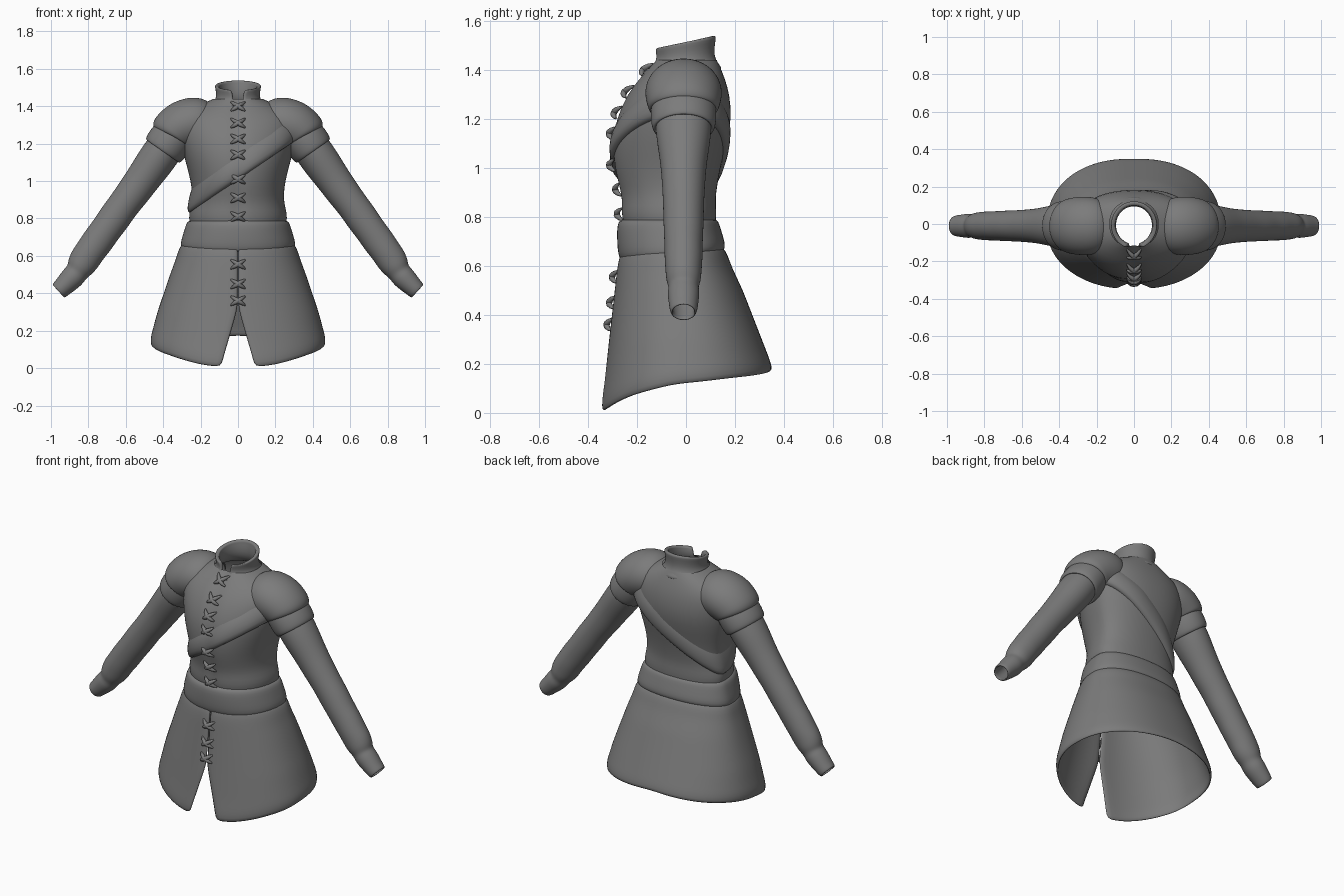
import bpy, bmesh, math
from mathutils import Vector

old = bpy.data.objects.get("Cube")
if old:
    bpy.data.objects.remove(old, do_unlink=True)

cloth = bpy.data.materials.new("grey_cloth")
cloth.use_nodes = True
GREY = (0.2, 0.2, 0.2, 1)
cloth.diffuse_color = GREY
cloth.node_tree.nodes["Principled BSDF"].inputs["Base Color"].default_value = GREY


def lerp_rows(rows, t):
    """Interpolate rows whose first entry is the key."""
    if t <= rows[0][0]:
        return rows[0][1:]
    for a, b in zip(rows, rows[1:]):
        if t <= b[0]:
            f = (t - a[0]) / (b[0] - a[0])
            return [p + (q - p) * f for p, q in zip(a[1:], b[1:])]
    return rows[-1][1:]


def oval(angle, half, front, back, power=2.2):
    """Point on a body section; angle zero is the front centre."""
    s, c = math.sin(angle), -math.cos(angle)
    x = half * math.copysign(abs(s) ** (2 / power), s)
    y = abs(c) ** (2 / power) * (back if c > 0 else front)
    return x, y


def loft(name, rings, closed=True, thick=0.0, levels=1, mirror=False):
    bm = bmesh.new()
    grid = [[bm.verts.new(p) for p in ring] for ring in rings]
    n = len(rings[0])
    for low, high in zip(grid, grid[1:]):
        for j in range(n if closed else n - 1):
            k = (j + 1) % n
            bm.faces.new((low[j], low[k], high[k], high[j]))
    mesh = bpy.data.meshes.new(name)
    bm.to_mesh(mesh)
    bm.free()
    obj = bpy.data.objects.new(name, mesh)
    bpy.context.collection.objects.link(obj)
    mesh.materials.append(cloth)
    mesh.shade_smooth()
    if mirror:
        obj.modifiers.new("Mirror", 'MIRROR').use_mirror_merge = False
    if thick:
        shell = obj.modifiers.new("Thickness", 'SOLIDIFY')
        shell.thickness = thick
        shell.offset = -1
    if levels:
        sub = obj.modifiers.new("Smooth", 'SUBSURF')
        sub.levels = sub.render_levels = levels
    return obj


SEG = 48
ANGLES = [math.tau * i / SEG for i in range(SEG)]

# Torso: height, half width, front, back
TORSO = [(.74, .25, -.25, .115), (.78, .26, -.262, .122), (.82, .264, -.268, .124),
         (.87, .25, -.265, .12), (.92, .244, -.275, .126), (1.0, .252, -.297, .14),
         (1.1, .28, -.304, .166), (1.2, .305, -.29, .187), (1.3, .315, -.243, .178),
         (1.36, .29, -.197, .16), (1.41, .2, -.15, .14), (1.44, .13, -.125, .125)]


def torso_point(a, z, grow=0.0):
    half, front, back = lerp_rows(TORSO, z)
    x, y = oval(a, half + grow, front - grow, back + grow)
    # shallow crease down the front opening
    if y < 0:
        y += 0.012 * math.exp(-(x / 0.025) ** 2)
    return Vector((x, y, z))


loft("torso", [[torso_point(a, r[0]) for a in ANGLES] for r in TORSO])

# Sash: slanted band from left shoulder to right waist, following the torso
sash_rings = []
for offset, grow in ((-.065, -.012), (-.06, .012), (-.03, .02), (.03, .012), (.07, -.006)):
    ring = []
    for a in ANGLES:
        z = 1.07
        for _ in range(12):
            z = 0.5 * z + 0.5 * (1.07 + offset + 0.68 * torso_point(a, z).x)
        ring.append(torso_point(a, z, grow))
    sash_rings.append(ring)
loft("sash", sash_rings)

# Belt: height, half width, front, back
BELT = [(.62, .295, -.262, .15), (.635, .308, -.274, .16), (.67, .304, -.28, .158),
        (.72, .29, -.282, .146), (.765, .279, -.281, .136), (.785, .268, -.272, .128),
        (.79, .25, -.255, .115)]
rings = []
for z, half, front, back in BELT:
    ring = []
    for a in ANGLES:
        x, y = oval(a, half, front, back)
        sag = 0.02 * (1 - math.cos(a)) * (.79 - z) / .17
        ring.append((x, y, z + sag))
    rings.append(ring)
loft("belt", rings)

# Skirt: flared shell, slit at the front, with a slanted hem
SKIRT = [(0, .5, -.357, .42), (.13, .477, -.336, .376), (.3, .432, -.315, .31),
         (.5, .364, -.292, .232), (.6, .327, -.281, .185), (.65, .314, -.27, .168),
         (.68, .29, -.255, .15)]
HEM = [(0, .005), (.22, .015), (.8, .07), (1.4, .115), (2, .14), (math.pi, .175)]
rings = []
for i in range(15):
    f = i / 14
    ring = []
    for j in range(SEG + 1):
        a = math.tau * j / SEG
        low = lerp_rows(HEM, min(a, math.tau - a))[0]
        top = .655 + .012 * (1 - math.cos(a))
        z = low + (top - low) * f
        half, front, back = lerp_rows(SKIRT, z)
        gap = max(0, (.32 - z) / .31) * .09
        near = math.asin(min(1, (gap / half) ** 1.1)) if gap else 0
        turn = near + (math.tau - 2 * near) * j / SEG
        x, y = oval(turn, half, front, back)
        if i == 0:
            x, y = x * .975, y * .985
        ring.append((x, y, z))
    rings.append(ring)
loft("skirt", rings, closed=False, thick=.016)

# Collar: standing band, open at the front, higher at the back
COLLAR = [(0, .15, .02), (.15, .132, .025), (.35, .117, .028), (.65, .117, .032),
          (.92, .124, .04), (1, .122, .05)]
rings = []
for f, radius, gap in COLLAR:
    ring = []
    for j in range(SEG + 1):
        near = math.asin(gap / radius)
        a = near + (math.tau - 2 * near) * j / SEG
        rise = (1 - math.cos(a)) / 2
        z = 1.405 + f * (.083 + .052 * rise)
        ring.append((radius * math.sin(a), -radius * 1.04 * math.cos(a) - .006, z))
    rings.append(ring)
loft("collar", rings, closed=False, thick=.022)


def arm_tube(name, rows, thick=.012):
    """Rows: centre x, centre z, radius in the arm plane, depth radius."""
    rings = []
    for i, (x, z, r, depth) in enumerate(rows):
        a, b = rows[max(i - 1, 0)], rows[min(i + 1, len(rows) - 1)]
        along = Vector((b[0] - a[0], 0, b[1] - a[1])).normalized()
        side = Vector((-along.z, 0, along.x))
        depth_axis = along.cross(side)
        mid = Vector((x, -.01, z))
        rings.append([mid + side * r * math.cos(t) + depth_axis * depth * math.sin(t)
                      for t in ANGLES[::2]])
    return loft(name, rings, thick=thick, levels=2, mirror=True)


# Sleeves with soft folds and a narrow cuff
arm_tube("sleeves", [(.34, 1.25, .09, .11), (.40, 1.165, .104, .117), (.46, 1.08, .1, .105),
                     (.51, 1.01, .093, .094), (.56, .94, .091, .089), (.61, .875, .085, .085),
                     (.66, .805, .088, .083), (.71, .735, .083, .081), (.75, .68, .086, .078),
                     (.79, .625, .081, .078), (.82, .58, .083, .074), (.845, .54, .074, .071),
                     (.86, .515, .061, .06), (.88, .49, .064, .066), (.91, .46, .059, .062),
                     (.94, .43, .052, .058), (.962, .41, .049, .053)])

# Puffed sleeve head below the shoulder cap
arm_tube("sleeve_heads", [(.31, 1.28, .105, .125), (.345, 1.24, .118, .135),
                          (.375, 1.2, .12, .135), (.398, 1.167, .116, .13),
                          (.405, 1.157, .106, .12)])

# Rounded shoulder caps
arm_tube("shoulder_caps", [(.15, 1.315, .09, .11), (.18, 1.32, .125, .145),
                           (.24, 1.315, .139, .158), (.30, 1.295, .137, .157),
                           (.335, 1.268, .131, .15), (.352, 1.248, .126, .144),
                           (.356, 1.24, .112, .13)])

# Crossed laces down the front
curve = bpy.data.curves.new("front_laces", 'CURVE')
curve.dimensions = '3D'
curve.bevel_depth = .012
curve.bevel_resolution = 2
curve.use_fill_caps = True
for z in (1.4, 1.31, 1.225, 1.14, 1.01, .91, .81, .555, .45, .36):
    rows = TORSO if z > .7 else SKIRT
    for slant in (-1, 1):
        spline = curve.splines.new('POLY')
        spline.points.add(6)
        for i, point in enumerate(spline.points):
            f = i / 3 - 1
            height = z + slant * f * .024
            bow = .02 * (1 - f * f) - .004
            point.co = (f * .038, lerp_rows(rows, height)[1] - bow, height, 1)
            point.radius = 1.1 - .75 * f * f
        spline.use_smooth = True
laces = bpy.data.objects.new("front_laces", curve)
curve.materials.append(cloth)
bpy.context.collection.objects.link(laces)
